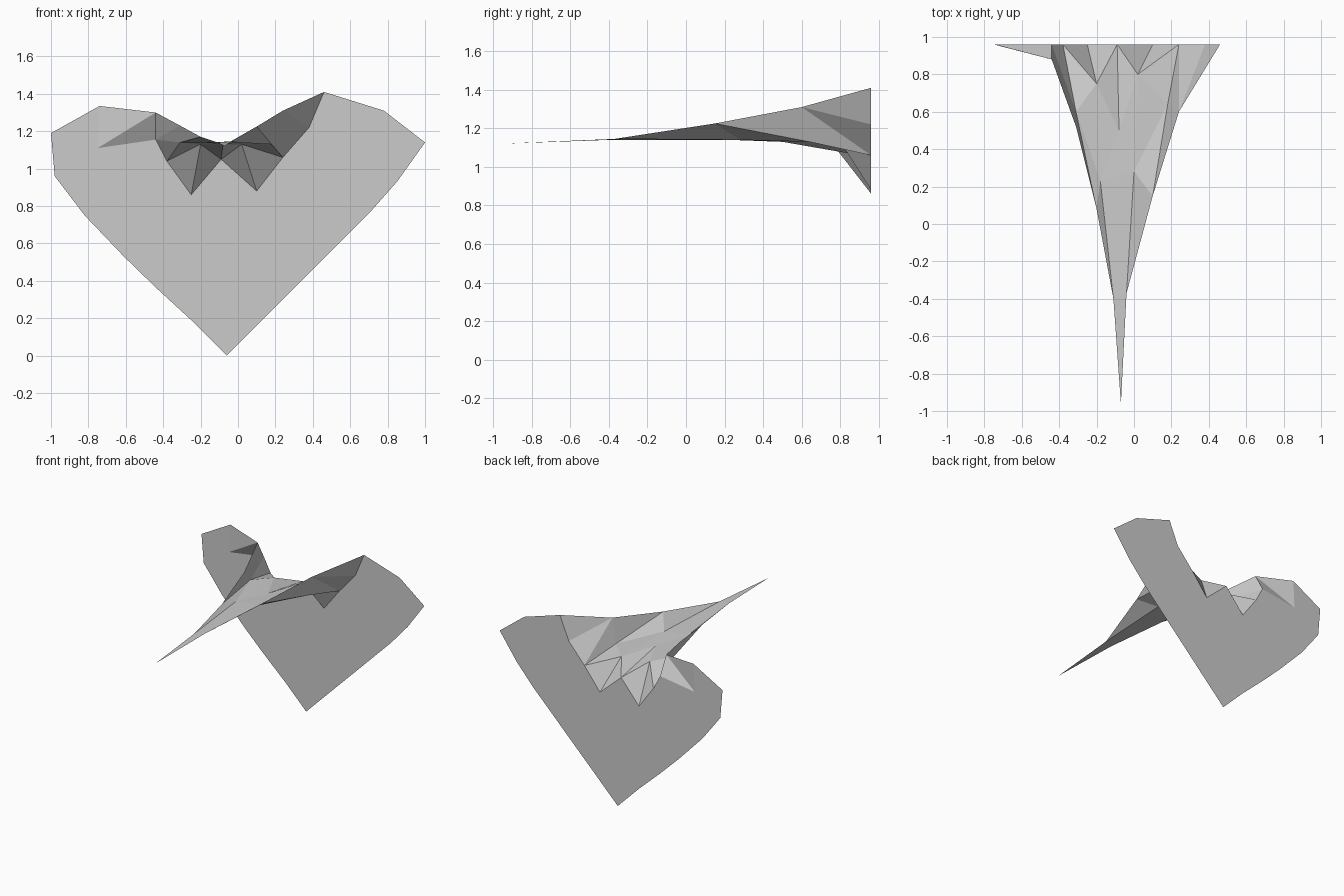
import bpy
import bmesh
from mathutils import Vector

if "Cube" in bpy.data.objects:
    bpy.data.objects.remove(bpy.data.objects["Cube"], do_unlink=True)

BACK = 0.96  # depth of the flat sheet

# One plain grey for the whole model
grey = bpy.data.materials.new("plain_grey")
grey.use_nodes = True
colour = (0.6, 0.6, 0.6, 1.0)
grey.diffuse_color = colour
grey.node_tree.nodes["Principled BSDF"].inputs["Base Color"].default_value = colour


def flat(points):
    """Points of the sheet, given as x and z."""
    return [Vector((x, BACK, z)) for x, z in points]


def path(*points):
    return [Vector(point) for point in points]


def fan(centre, ring):
    """Triangles from a centre point to each edge of a ring."""
    return [(centre, a, b) for a, b in zip(ring, ring[1:])]


def wall(upper, lower, flip=False):
    """Triangle strip between two paths of equal length."""
    faces = []
    for a, b, c, d in zip(upper, upper[1:], lower, lower[1:]):
        if flip:
            faces += [(a, c, d), (a, d, b)]
        else:
            faces += [(c, d, b), (c, b, a)]
    return faces


def build(name, faces):
    """Make a flat-shaded surface from faces that share corner points."""
    bm = bmesh.new()
    corners = {}
    for face in faces:
        loop = []
        for point in face:
            key = tuple(point)
            if key not in corners:
                corners[key] = bm.verts.new(point)
            if corners[key] not in loop:
                loop.append(corners[key])
        if len(loop) > 2:
            bm.faces.new(loop)
    bmesh.ops.recalc_face_normals(bm, faces=bm.faces[:])
    mesh = bpy.data.meshes.new(name)
    bm.to_mesh(mesh)
    bm.free()
    mesh.materials.append(grey)
    obj = bpy.data.objects.new(name, mesh)
    bpy.context.collection.objects.link(obj)
    return obj


# Heart outline, from the left lobe round the bottom point to the right lobe
outline = flat([
    (0.46, 1.41), (0.78, 1.31), (1.0, 1.14), (0.85, 0.93), (0.7, 0.76),
    (0.44, 0.5), (0.24, 0.3), (-0.06, 0), (-0.25, 0.19), (-0.44, 0.365),
    (-0.61, 0.53), (-0.82, 0.75), (-0.98, 0.96), (-1.0, 1.19), (-0.74, 1.335),
])
left_lobe, right_lobe = outline[0], outline[-1]

# Jagged line where the sheet starts to bend forward
crease = flat([
    (-0.75, 1.11), (-0.44, 1.155), (-0.38, 1.04), (-0.25, 0.86),
    (-0.09, 1.05), (0.1, 0.88), (0.24, 1.06), (0.38, 1.22),
])
ear, ear_foot, right_notch, right_point, mid_notch, left_point, left_notch, left_foot = crease

# Upper rims of the pulled spike, running forward to its tip
right_rim = path((-0.44, 0.88, 1.3), (-0.31, 0.52, 1.23),
                 (-0.2, 0.08, 1.17), (-0.11, -0.4, 1.14))
left_rim = path((0.24, 0.6, 1.31), (0.1, 0.15, 1.225), (-0.04, -0.37, 1.145))
tip = Vector((-0.07, -0.96, 1.12))

# Floor points of the channel
right_bend, right_floor = path((-0.31, 0.6, 1.14), (-0.18, 0.23, 1.14))
left_bend, left_floor = path((0.18, 0.64, 1.13), (0, 0.28, 1.14))
right_hump, left_hump, middle = path(
    (-0.2, 0.75, 1.13), (0.02, 0.8, 1.13), (-0.08, 0.5, 1.13))

# Flat heart sheet
sheet = build("heart_sheet", [outline + crease])
if sheet.data.polygons[0].normal.y > 0:
    sheet.data.flip_normals()

# Spike: side walls
spike = wall([right_lobe] + right_rim,
             [ear, ear_foot, right_bend, right_floor, right_rim[-1]])
spike += wall(left_rim, [left_notch, left_bend, left_floor], flip=True)
spike += fan(left_rim[0], [left_notch, left_foot, left_lobe])

# Spike: folded floor and flaps
spike += fan(right_hump, [right_floor, right_bend, right_notch,
                          right_point, mid_notch, middle, right_floor])
spike += fan(left_hump, [middle, mid_notch, left_point,
                         left_notch, left_bend, left_floor, middle])
spike += [(ear_foot, right_notch, right_bend), (middle, left_floor, right_floor)]

# Spike: narrow front tongue
spike += [(right_floor, left_floor, left_rim[-1], right_rim[-1]),
          (right_rim[-1], left_rim[-1], tip)]
build("pulled_spike", spike)
